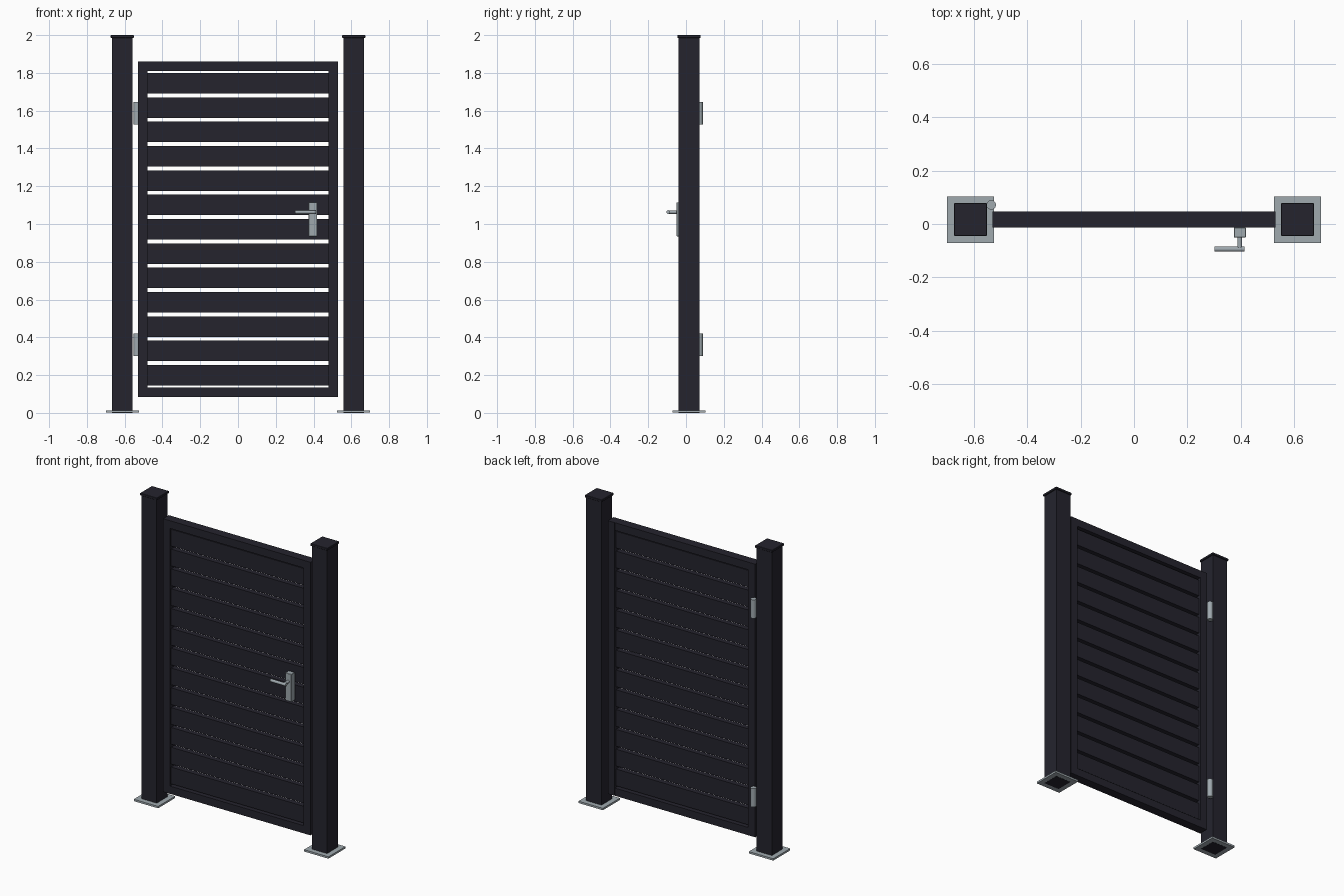
import bpy, math
from mathutils import Vector

if "Cube" in bpy.data.objects:
    bpy.data.objects.remove(bpy.data.objects["Cube"])


def material(name, rgb):
    m = bpy.data.materials.new(name)
    m.diffuse_color = (*rgb, 1)
    m.use_nodes = True
    m.node_tree.nodes["Principled BSDF"].inputs["Base Color"].default_value = m.diffuse_color
    return m


DARK = material("anthracite", (0.018, 0.0175, 0.027))
STEEL = material("brushed_steel", (0.35, 0.40, 0.43))


def box(name, lo, hi, mat, bevel=0.0):
    lo, hi = Vector(lo), Vector(hi)
    bpy.ops.mesh.primitive_cube_add(size=1, location=(lo + hi) / 2)
    o = bpy.context.object
    o.name = name
    o.scale = hi - lo
    bpy.ops.object.transform_apply(location=False, rotation=False, scale=True)
    o.data.materials.append(mat)
    if bevel:
        b = o.modifiers.new("bevel", 'BEVEL')
        b.width, b.segments = bevel, 1
    return o


def rod(name, a, b, r, mat):
    a, b = Vector(a), Vector(b)
    bpy.ops.mesh.primitive_cylinder_add(vertices=24, radius=r, depth=(b - a).length,
                                        location=(a + b) / 2)
    o = bpy.context.object
    o.name = name
    o.rotation_euler = (b - a).to_track_quat('Z', 'Y').to_euler()
    o.data.materials.append(mat)
    bpy.ops.object.shade_smooth_by_angle(angle=math.radians(40))
    return o


YC = 0.0165           # centre line of posts and gate


def block(name, cx, w, d, z0, z1, mat, bevel=0.0):
    return box(name, (cx - w / 2, YC - d / 2, z0), (cx + w / 2, YC + d / 2, z1), mat, bevel)


for side, s in (("left", -1), ("right", 1)):
    # posts with caps and base plates
    px = s * 0.6125
    block(side + "_post", px, 0.11, 0.11, 0, 1.99, DARK)
    block(side + "_post_cap", px, 0.123, 0.123, 1.985, 2.0, DARK, 0.002)
    block(side + "_base_plate", px, 0.175, 0.175, 0.0008, 0.013, STEEL)
    # gate stiles
    block(side + "_stile", s * 0.505, 0.05, 0.06, 0.085, 1.86, DARK)

# gate rails
block("bottom_rail", 0, 0.962, 0.059, 0.085, 0.135, DARK)
block("top_rail", 0, 0.962, 0.059, 1.81, 1.86, DARK)

# horizontal slats
H, GAP = 0.1088, 0.02
for i in range(13):
    z = 0.145 + i * (H + GAP)
    block(f"slat_{i + 1}", 0, 0.962, 0.034, z, z + H, DARK)

# hinges on the back
for name, z in (("lower_hinge", 0.30), ("upper_hinge", 1.527)):
    rod(name, (-0.535, 0.0715, z), (-0.535, 0.0715, z + 0.12), 0.0175, STEEL)

# lever handle on the front
box("handle_plate", (0.374, -0.05, 0.935), (0.419, -0.013, 1.115), STEEL, 0.002)
rod("handle_spindle", (0.396, -0.045, 1.063), (0.396, -0.094, 1.063), 0.009, STEEL)
rod("handle_lever", (0.302, -0.094, 1.063), (0.414, -0.094, 1.063), 0.0098, STEEL)
